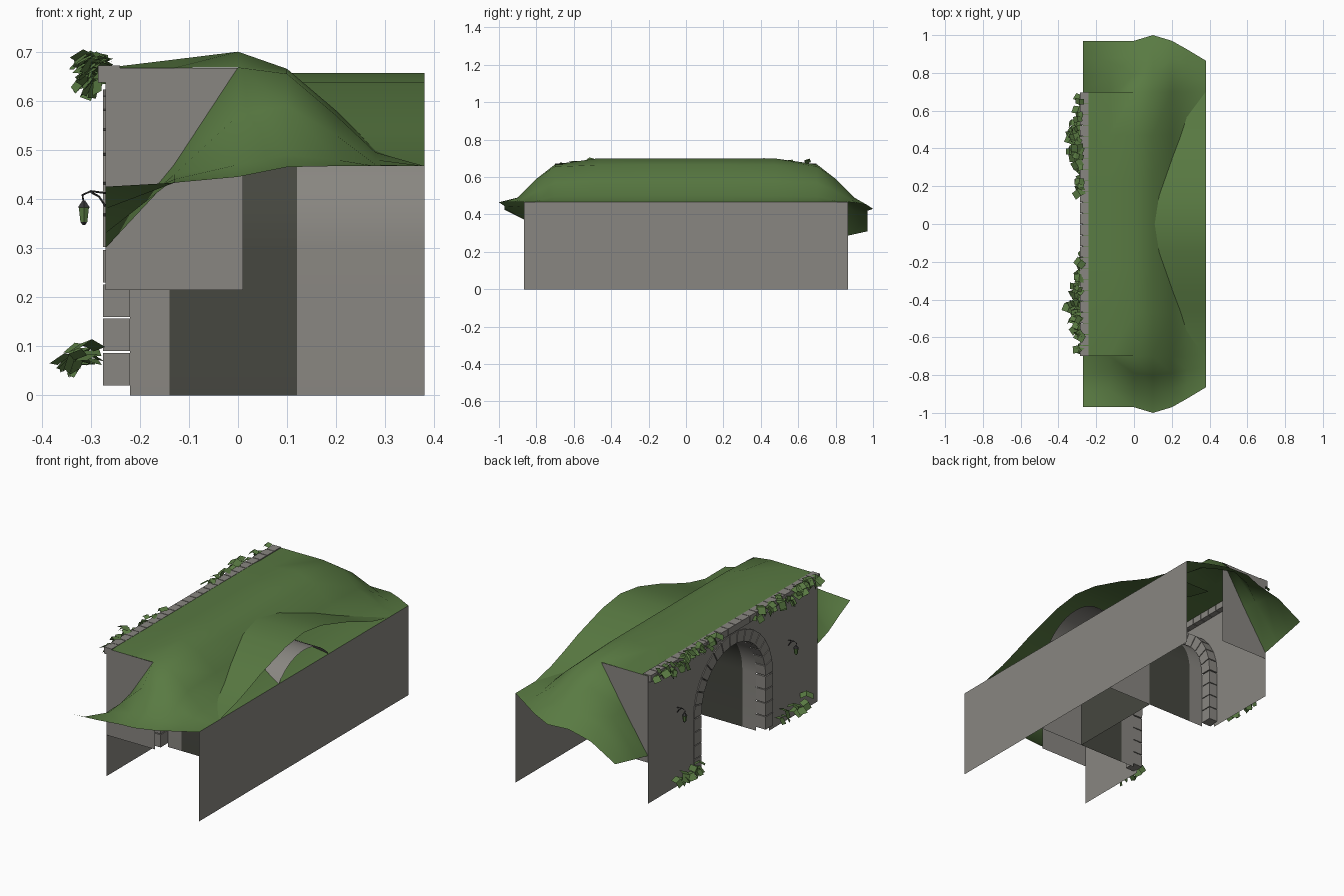
import bpy, bmesh, math, random
from mathutils import Vector, Matrix

random.seed(4)
cube = bpy.data.objects.get("Cube")
if cube:
    bpy.data.objects.remove(cube, do_unlink=True)


def material(name, rgb):
    m = bpy.data.materials.new(name)
    m.use_nodes = True
    m.diffuse_color = (*rgb, 1)
    m.node_tree.nodes["Principled BSDF"].inputs["Base Color"].default_value = (*rgb, 1)
    return m


STONE = material("grey stone", (0.25, 0.24, 0.22))
GRASS = material("grass green", (0.10, 0.195, 0.055))
DARK = material("dark tunnel", (0.06, 0.062, 0.05))
IRON = material("dark iron", (0.04, 0.04, 0.04))


def finish(name, bm, mats, smooth=False):
    mesh = bpy.data.meshes.new(name)
    bm.to_mesh(mesh)
    bm.free()
    obj = bpy.data.objects.new(name, mesh)
    bpy.context.collection.objects.link(obj)
    for m in mats:
        mesh.materials.append(m)
    if smooth:
        for p in mesh.polygons:
            p.use_smooth = True
    return obj


def polygon(name, points, mat):
    bm = bmesh.new()
    bm.faces.new([bm.verts.new(p) for p in points])
    return finish(name, bm, [mat])


def sheet(bm, rows, index=0):
    """Skin neighbouring rows of points with quads."""
    grid = [[bm.verts.new(p) for p in row] for row in rows]
    for a, b in zip(grid, grid[1:]):
        for i in range(len(a) - 1):
            bm.faces.new((a[i], a[i + 1], b[i + 1], b[i])).material_index = index


def prism(bm, outline, x0, x1):
    """Extrude a four-sided (y, z) outline along x."""
    a = [bm.verts.new((x0, y, z)) for y, z in outline]
    b = [bm.verts.new((x1, y, z)) for y, z in outline]
    bm.faces.new(a[::-1])
    bm.faces.new(b)
    for i in range(4):
        j = (i + 1) % 4
        bm.faces.new((a[i], a[j], b[j], b[i]))


FRONT, BACK, HALF, TOP = -0.27, 0.38, 0.70, 0.667
SPRING, INNER, OUTER = 0.30, 0.265, 0.325


def arch(radius, steps=24):
    """Arch outline from the -y foot to the +y foot."""
    curve = [(-radius * math.cos(math.pi * i / steps),
              SPRING + radius * math.sin(math.pi * i / steps)) for i in range(steps + 1)]
    return [(-radius, 0)] + curve + [(radius, 0)]


# Portal wall with its arched opening, wing walls and rear wall
outline = [(-HALF, 0), (-HALF, TOP), (HALF, TOP), (HALF, 0)] + arch(0.30)[::-1]
polygon("portal_wall", [(FRONT, y, z) for y, z in outline[::-1]], STONE)
for name, s in (("right_wing_wall", -1), ("left_wing_wall", 1)):
    polygon(name, [(FRONT, s * HALF, 0.215), (0.01, s * HALF, 0.215),
                   (0.01, s * HALF, TOP), (FRONT, s * HALF, TOP)][::-s], STONE)
polygon("rear_wall", [(BACK, -0.865, 0), (BACK, 0.865, 0),
                      (BACK, 0.865, 0.467), (BACK, -0.865, 0.467)], STONE)

# Tunnel lining: stone, then a dark stretch, then stone
bm = bmesh.new()
for x0, x1, index in ((-0.22, -0.14, 0), (-0.14, 0.12, 1), (0.12, BACK, 0)):
    sheet(bm, [[(x, y, z) for y, z in arch(INNER)] for x in (x0, x1)], index)
bmesh.ops.recalc_face_normals(bm, faces=bm.faces)
finish("tunnel_lining", bm, [STONE, DARK], smooth=True)
polygon("tunnel_end", [(0.12, y, z) for y, z in arch(INNER)], DARK)

# Arch stones and jamb stones, with open joints
bm = bmesh.new()
joint, count = 0.004, 15
for s in (-1, 1):
    for i in range(4):
        z0, z1 = 0.02 + 0.07 * i, 0.02 + 0.07 * (i + 1) - joint
        prism(bm, [(s * INNER, z0), (s * OUTER, z0), (s * OUTER, z1), (s * INNER, z1)],
              FRONT - 0.005, -0.22)
for i in range(count):
    a0 = math.pi * i / count + 0.008
    a1 = math.pi * (i + 1) / count - 0.008
    prism(bm, [(r * math.cos(a), SPRING + r * math.sin(a))
               for r, a in ((INNER, a0), (OUTER, a0), (OUTER, a1), (INNER, a1))],
          FRONT - 0.005, -0.22)
bmesh.ops.recalc_face_normals(bm, faces=bm.faces)
finish("arch_stones", bm, [STONE])

# Coping stones along the top of the portal
bm = bmesh.new()
count = 24
for i in range(count):
    y0 = -HALF + 2 * HALF * i / count
    y1 = y0 + 2 * HALF / count - 0.003
    prism(bm, [(y0, 0.637), (y1, 0.637), (y1, 0.672), (y0, 0.672)], -0.285, -0.24)
bmesh.ops.recalc_face_normals(bm, faces=bm.faces)
finish("coping", bm, [STONE])

# Hill: a long ridge whose two ends fall away beside the wing walls
XS = (FRONT, -0.13, 0, 0.1, 0.2, 0.28, BACK)
CREST = (TOP, 0.684, 0.70, 0.665, 0.58, 0.50, 0.467)
SHOULDER = (0.668, 0.655, 0.57, 0.495, 0.467)
END_Y = (0.97, 0.97, 0.97, 1.0, 0.97, 0.925, 0.865)
FALL = ((0.57, 0.59, 0.53, 0.48, 0.467), (0.47, 0.49, 0.48, 0.47, 0.467))
bm = bmesh.new()
rows = []
for y in (-HALF, -0.47, -0.235, 0, 0.235, 0.47, HALF):
    heights = CREST if abs(y) < 0.5 else (TOP, TOP) + SHOULDER
    rows.append([(x, y, z) for x, z in zip(XS, heights)])
sheet(bm, rows)
ENDS = {-1: ((0.30, 0.47), (0.33, 0.45), (0.38, 0.44),
             (0.425, 0.433, 0.445, 0.465, 0.467, 0.467, 0.467)),
        1: ((0.25, 0.46), (0.27, 0.45), (0.29, 0.43),
            (0.31, 0.39, 0.42, 0.43, 0.45, 0.46, 0.467))}
for s, (a, b, c, rim) in ENDS.items():
    rows = []
    for k, heights in enumerate((a + SHOULDER, b + FALL[0], c + FALL[1], rim)):
        rows.append([(x, s * (HALF + (e - HALF) * k / 3), z)
                     for x, e, z in zip(XS, END_Y, heights)])
    sheet(bm, rows)
bmesh.ops.remove_doubles(bm, verts=bm.verts, dist=0.0005)
bmesh.ops.recalc_face_normals(bm, faces=bm.faces)
finish("hill", bm, [GRASS], smooth=True)

# Mound over the tunnel, running back to the rear wall
side = [(0.15, 0.637), (0.35, 0.577), (0.46, 0.535), (0.57, 0.497), (0.70, 0.467)]
profile = [(-y, z) for y, z in side[::-1]] + [(0, 0.657)] + side
bm = bmesh.new()
sheet(bm, [[(x, y, z) for y, z in profile] for x in (BACK, 0.1)])
bmesh.ops.recalc_face_normals(bm, faces=bm.faces)
finish("tunnel_mound", bm, [GRASS], smooth=True)


# Ivy made of folded leaf cards
def leaf(bm, place, size):
    turn = Matrix.Rotation(random.uniform(-0.7, 0.7), 4, 'Z')
    tilt = Matrix.Rotation(random.uniform(-0.2, 0.7), 4, 'Y')
    roll = Matrix.Rotation(random.uniform(-0.4, 0.4), 4, 'X')
    m = Matrix.Translation(place) @ turn @ tilt @ roll
    w, d = size * 0.5, size
    path = ((0, 0), (-d * 0.8, -d * 0.15), (-d * 1.15, -d))
    sheet(bm, [[m @ Vector((x, y, z)) for x, z in path] for y in (-w, w)])


for name, s in (("right_ivy", -1), ("left_ivy", 1)):
    bm = bmesh.new()
    for i in range(34):
        y = 0.17 + 0.51 * (i + random.random()) / 34
        reach = 0.03 * max(0, 1 - abs(y - 0.45) / 0.2)
        leaf(bm, (-0.265 - random.random() * reach, s * y, random.uniform(0.64, 0.69)),
             random.uniform(0.026, 0.042))
    finish(name, bm, [GRASS])
    bm = bmesh.new()
    for i in range(9):
        leaf(bm, (random.uniform(-0.32, -0.28), s * (0.33 + 0.026 * i),
                  random.uniform(0.065, 0.10)), random.uniform(0.03, 0.045))
    finish(name.replace("ivy", "foot_plant"), bm, [GRASS])

# Hanging lanterns on curved brackets
for name, y in (("right", -0.46), ("left", 0.46)):
    curve = bpy.data.curves.new(name + "_lantern_bracket", 'CURVE')
    curve.dimensions = '3D'
    curve.bevel_depth = 0.002
    curve.bevel_resolution = 0
    for path in (((-0.27, 0.412), (-0.30, 0.416), (-0.317, 0.408), (-0.314, 0.39)),
                 ((-0.27, 0.385), (-0.283, 0.405), (-0.30, 0.414))):
        spline = curve.splines.new('POLY')
        spline.points.add(len(path) - 1)
        for p, (x, z) in zip(spline.points, path):
            p.co = (x, y, z, 1)
    curve.materials.append(IRON)
    bracket = bpy.data.objects.new(name + "_lantern_bracket", curve)
    bpy.context.collection.objects.link(bracket)
    for part, low, high, z0, z1, mat in (("body", 0.008, 0.012, 0.353, 0.383, GRASS),
                                         ("hood", 0.014, 0.003, 0.383, 0.397, IRON),
                                         ("foot", 0.003, 0.008, 0.347, 0.353, IRON)):
        bm = bmesh.new()
        bmesh.ops.create_cone(bm, cap_ends=True, segments=6, radius1=low, radius2=high,
                              depth=z1 - z0,
                              matrix=Matrix.Translation((-0.314, y, (z0 + z1) / 2)))
        finish(name + "_lantern_" + part, bm, [mat])
